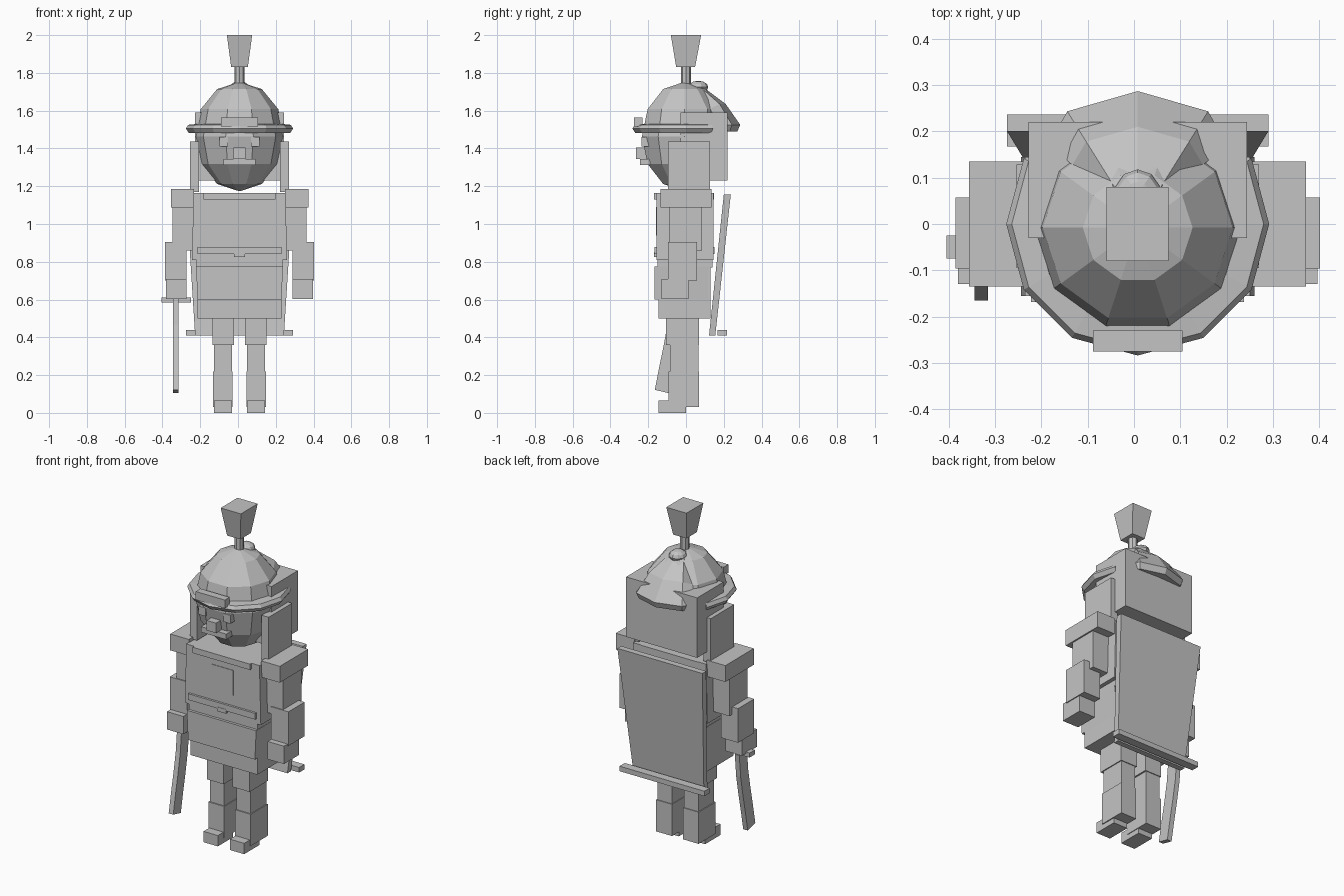
import bpy, bmesh, math
from mathutils import Matrix

if "Cube" in bpy.data.objects:
    bpy.data.objects.remove(bpy.data.objects["Cube"])

CX = 0.008  # body axis
grey = bpy.data.materials.new("plain_grey")
grey.diffuse_color = (0.55, 0.55, 0.55, 1)
grey.use_nodes = True
grey.node_tree.nodes["Principled BSDF"].inputs["Base Color"].default_value = grey.diffuse_color


def finish(name, bm):
    bmesh.ops.recalc_face_normals(bm, faces=bm.faces)
    me = bpy.data.meshes.new(name)
    bm.to_mesh(me)
    bm.free()
    me.materials.append(grey)
    ob = bpy.data.objects.new(name, me)
    bpy.context.collection.objects.link(ob)
    return ob


def loft(name, rings, closed=False):
    """Skin equal-length rings of points; cap the ends unless closed."""
    bm = bmesh.new()
    vs = [[bm.verts.new(p) for p in r] for r in rings]
    n = len(vs[0])
    for a, b in zip(vs, vs[1:] + vs[:1] if closed else vs[1:]):
        for i in range(n):
            j = (i + 1) % n
            bm.faces.new((a[i], a[j], b[j], b[i]))
    if not closed:
        bm.faces.new(vs[0])
        bm.faces.new(vs[-1])
    return finish(name, bm)


def rect(x0, x1, y0, y1, z):
    return [(x0, y0, z), (x1, y0, z), (x1, y1, z), (x0, y1, z)]


def box(name, x0, x1, y0, y1, z0, z1):
    return loft(name, [rect(x0, x1, y0, y1, z0), rect(x0, x1, y0, y1, z1)])


def mid(name, hw, y0, y1, z0, z1, hw_top=None):
    """Block centred on the body axis, optionally tapered in width."""
    ht = hw if hw_top is None else hw_top
    return loft(name, [rect(CX - hw, CX + hw, y0, y1, z0),
                       rect(CX - ht, CX + ht, y0, y1, z1)])


def pair(name, x0, x1, y0, y1, z0, z1):
    """Matching blocks on both sides; x is the distance from the axis."""
    box("left_" + name, CX - x1, CX - x0, y0, y1, z0, z1)
    box("right_" + name, CX + x0, CX + x1, y0, y1, z0, z1)


def arc(name, profile, angles, ends=None):
    """Sweep a (radius, height) profile round the head."""
    rings = []
    for k, a in enumerate(angles):
        prof = ends if ends and k in (0, len(angles) - 1) else profile
        t = math.radians(a)
        rings.append([(CX + r * math.cos(t), r * math.sin(t), z) for r, z in prof])
    return loft(name, rings)


# Head, a ten-sided ball covering face and helmet dome
bm = bmesh.new()
bmesh.ops.create_uvsphere(bm, u_segments=10, v_segments=6, radius=1,
                          matrix=Matrix.Translation((CX, -0.008, 1.463))
                          @ Matrix.Diagonal((0.237, 0.237, 0.29, 1))
                          @ Matrix.Rotation(math.radians(18), 4, 'Z'))
finish("head", bm)

# Face
pair("eye", 0.06, 0.106, -0.235, -0.19, 1.41, 1.46)
mid("nose", 0.031, -0.265, -0.2, 1.345, 1.405)
mid("moustache", 0.084, -0.243, -0.19, 1.312, 1.345)

# Helmet brim, raised neck guard and badge
arc("helmet_brim", [(0.22, 1.53), (0.272, 1.525), (0.284, 1.505), (0.268, 1.482), (0.21, 1.49)],
    range(-210, 31, 30))
arc("neck_guard", [(0.09, 1.725), (0.21, 1.635), (0.287, 1.525), (0.272, 1.49), (0.17, 1.5)],
    [42, 58, 90, 122, 138],
    [(0.1, 1.68), (0.19, 1.61), (0.258, 1.525), (0.25, 1.5), (0.17, 1.5)])
mid("helmet_badge", 0.097, -0.275, -0.23, 1.515, 1.565)

# Crown knob and plume
bm = bmesh.new()
bmesh.ops.create_uvsphere(bm, u_segments=10, v_segments=6, radius=1,
                          matrix=Matrix.Translation((CX, 0.065, 1.725))
                          @ Matrix.Diagonal((0.05, 0.053, 0.033, 1)))
finish("crown_knob", bm)
loft("plume_stem", [[(CX + 0.026 * math.cos(i * math.pi / 4), 0.026 * math.sin(i * math.pi / 4), z)
                     for i in range(8)] for z in (1.72, 1.835)])
loft("plume", [rect(CX - 0.044, CX + 0.044, -0.052, 0.048, 1.83),
               rect(CX - 0.067, CX + 0.067, -0.08, 0.08, 2.0)])

# Hair block and side plates
mid("hair", 0.236, -0.03, 0.22, 1.23, 1.59)
pair("cheek_plate", 0.215, 0.262, -0.095, 0.128, 1.17, 1.437)

# Torso, layered from the skirt upward
mid("skirt", 0.222, -0.145, 0.13, 0.5, 0.86)
mid("apron", 0.222, -0.168, 0.12, 0.6, 0.775, 0.23)
mid("waist", 0.228, -0.152, 0.14, 0.77, 0.82)
mid("chest", 0.252, -0.155, 0.145, 0.81, 1.165, 0.243)
mid("belt", 0.222, -0.168, 0.15, 0.84, 0.877)
mid("buckle", 0.03, -0.17, -0.14, 0.825, 0.85)
mid("collar", 0.19, -0.17, 0.148, 1.13, 1.165)
mid("chest_panel", 0.07, -0.158, -0.15, 0.94, 1.09)

# Arms
pair("shoulder", 0.24, 0.364, -0.135, 0.135, 1.087, 1.185)
pair("upper_arm", 0.24, 0.355, -0.09, 0.085, 0.86, 1.1)
pair("forearm", 0.28, 0.394, -0.096, 0.057, 0.7, 0.905)
pair("hand", 0.28, 0.388, -0.13, 0.012, 0.603, 0.71)

# Legs
pair("thigh", 0.03, 0.142, -0.105, 0.07, 0.36, 0.51)
pair("knee", 0.04, 0.136, -0.085, 0.065, 0.2, 0.37)
pair("boot", 0.036, 0.141, -0.092, 0.07, 0.03, 0.22)
pair("foot", 0.04, 0.135, -0.146, 0.0, 0.0, 0.065)

# Sword with a curved blade
box("sword_guard", -0.405, -0.25, -0.075, -0.025, 0.585, 0.612)
loft("sword_blade", [[(-0.345, y, z + 0.017), (-0.315, y, z + 0.017),
                      (-0.315, y + 0.072, z), (-0.345, y + 0.072, z)]
                     for y, z in ((-0.165, 0.105), (-0.143, 0.22), (-0.12, 0.33),
                                  (-0.098, 0.45), (-0.085, 0.585))])

# Leaning back board, wider at the top, with a bottom rail
loft("back_board", [rect(CX - 0.235, CX + 0.235, 0.122, 0.155, 0.41),
                    rect(CX - 0.282, CX + 0.282, 0.2, 0.237, 1.155)])
mid("board_rail", 0.282, 0.167, 0.217, 0.41, 0.44)
